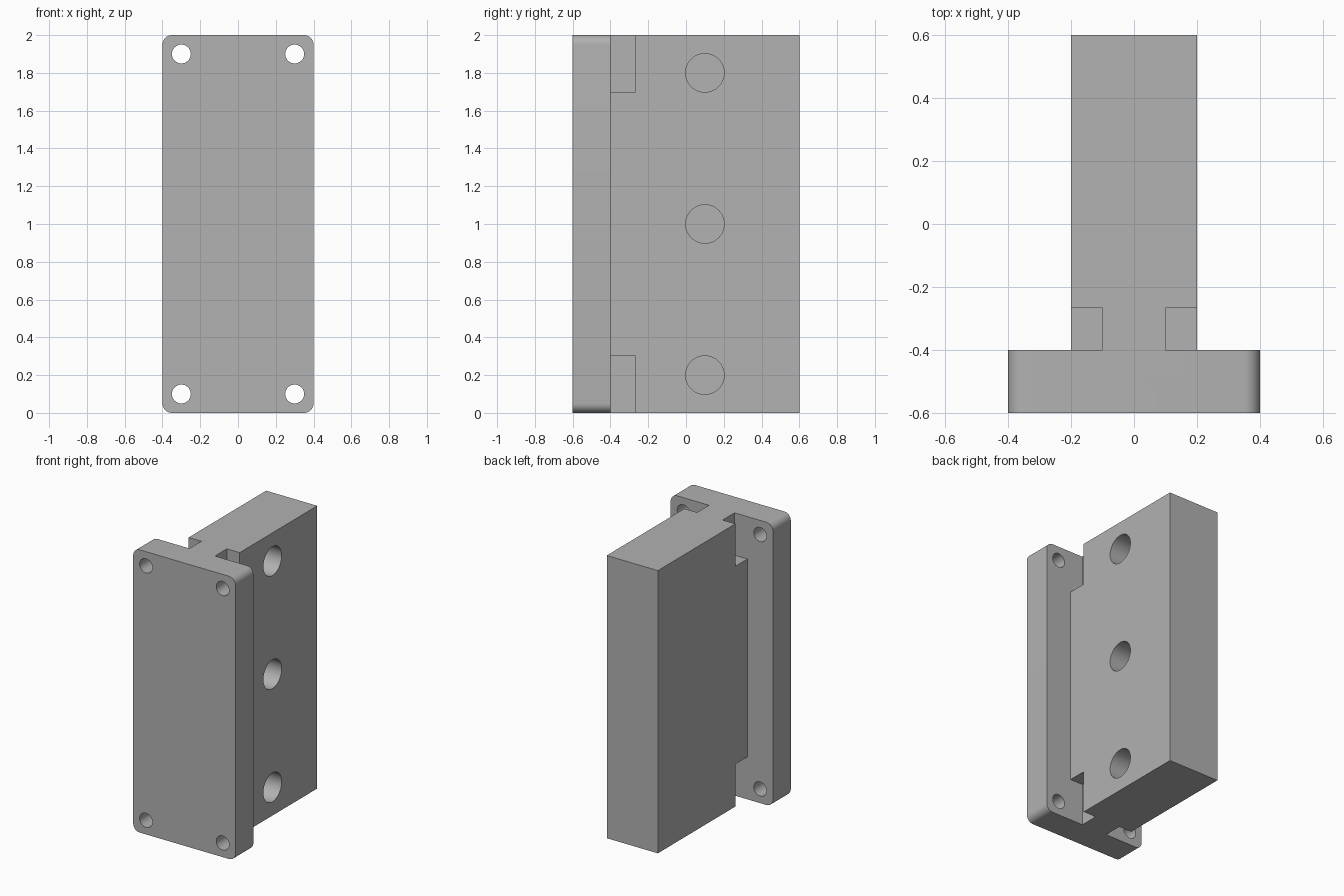
import bpy
import bmesh
import math
from mathutils import Matrix, Vector

default = bpy.data.objects.get("Cube")
if default:
    bpy.data.objects.remove(default, do_unlink=True)

grey = bpy.data.materials.new("plain grey")
grey.use_nodes = True
COLOUR = (0.445, 0.445, 0.445, 1)
grey.diffuse_color = COLOUR
grey.node_tree.nodes["Principled BSDF"].inputs["Base Color"].default_value = COLOUR


def finish(name, bm):
    mesh = bpy.data.meshes.new(name)
    bm.to_mesh(mesh)
    bm.free()
    mesh.materials.append(grey)
    obj = bpy.data.objects.new(name, mesh)
    bpy.context.collection.objects.link(obj)
    return obj


def box(name, low, high, corner=0):
    """Box between two corners, optionally rounding the edges along y."""
    low, high = Vector(low), Vector(high)
    bm = bmesh.new()
    bmesh.ops.create_cube(bm, size=1, matrix=Matrix.Translation((low + high) / 2)
                          @ Matrix.Diagonal((high - low).to_4d()))
    if corner:
        edges = [e for e in bm.edges
                 if abs(e.verts[0].co.y - e.verts[1].co.y) > 0.01]
        bmesh.ops.bevel(bm, geom=edges, offset=corner, segments=8,
                        profile=0.5, affect='EDGES')
    return finish(name, bm)


def rod(name, centre, radius, length, axis):
    turn = Matrix.Rotation(math.pi / 2, 4, 'Y' if axis == 'X' else 'X')
    bm = bmesh.new()
    bmesh.ops.create_cone(bm, cap_ends=True, segments=48, radius1=radius,
                          radius2=radius, depth=length,
                          matrix=Matrix.Translation(centre) @ turn)
    return finish(name, bm)


def combine(target, tool, operation):
    tool.hide_render = True
    mod = target.modifiers.new("combine", 'BOOLEAN')
    mod.operation, mod.object, mod.solver = operation, tool, 'EXACT'
    bpy.context.view_layer.objects.active = target
    bpy.ops.object.modifier_apply(modifier=mod.name)
    bpy.data.objects.remove(tool, do_unlink=True)


# Flanged block: rear body, narrow web, and rounded front plate
bracket = box("flanged_block", (-0.2, -0.45, 0), (0.2, 0.6, 2))

# Corner notches behind the plate
for side in (-1, 1):
    x0, x1 = sorted((side * 0.1, side * 0.3))
    for z0, z1 in ((-0.1, 0.3), (1.7, 2.1)):
        combine(bracket, box("notch_cutter", (x0, -0.5, z0), (x1, -0.267, z1)),
                'DIFFERENCE')

combine(bracket, box("front_plate", (-0.4, -0.6, 0), (0.4, -0.4, 2), 0.05), 'UNION')

# Through holes in the plate corners
for x in (-0.3, 0.3):
    for z in (0.1, 1.9):
        combine(bracket, rod("bolt_hole_cutter", (x, -0.5, z), 0.05, 0.3, 'Y'),
                'DIFFERENCE')

# Blind holes in one side of the body
for z in (0.2, 1, 1.8):
    combine(bracket, rod("side_hole_cutter", (0.2, 0.1, z), 0.102, 0.6, 'X'),
            'DIFFERENCE')

# Smooth the curved walls and keep the edges crisp
bpy.ops.object.select_all(action='DESELECT')
bracket.select_set(True)
bpy.context.view_layer.objects.active = bracket
bpy.ops.object.shade_smooth_by_angle(angle=math.radians(30))
